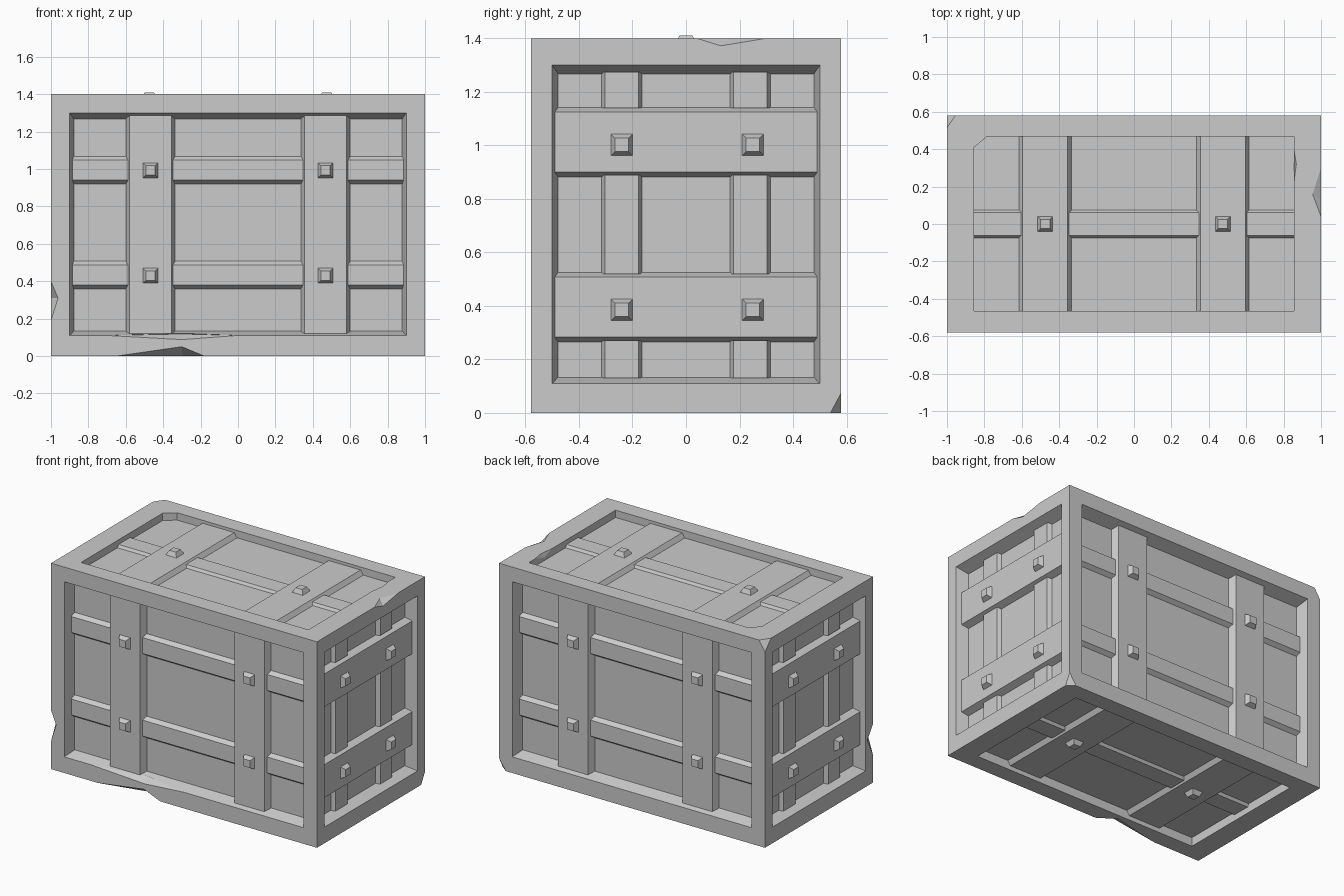
import bpy, bmesh
from mathutils import Vector

if "Cube" in bpy.data.objects:
    bpy.data.objects.remove(bpy.data.objects["Cube"])

X, Y, Z = Vector((1, 0, 0)), Vector((0, 1, 0)), Vector((0, 0, 1))
HX, HY, H = 1.0, 0.58, 1.4

# each face: origin, u axis, v axis, outward normal
FACES = {
    "front": (-Y * HY, X, Z, -Y),
    "back": (Y * HY, -X, Z, Y),
    "right": (X * HX, Y, Z, X),
    "left": (-X * HX, -Y, Z, -X),
    "top": (Z * H, X, Y, Z),
    "bottom": (Vector(), X, -Y, -Z),
}


def hull(name, points):
    bm = bmesh.new()
    for p in points:
        bm.verts.new(p)
    bmesh.ops.convex_hull(bm, input=bm.verts)
    bmesh.ops.dissolve_limit(bm, angle_limit=0.01, verts=bm.verts, edges=bm.edges)
    bmesh.ops.recalc_face_normals(bm, faces=bm.faces)
    mesh = bpy.data.meshes.new(name)
    bm.to_mesh(mesh)
    bm.free()
    obj = bpy.data.objects.new(name, mesh)
    bpy.context.collection.objects.link(obj)
    return obj


def block(name, face, low, high):
    """Tapered block on a face; low and high are (u0, u1, v0, v1, height)."""
    o, u, v, n = FACES[face]
    return hull(name, [o + u * a + v * b + n * r[4]
                       for r in (low, high) for a in r[:2] for b in r[2:4]])


def strip(name, face, u, v, base, height, su=0.0, sv=0.0):
    """Board with top rectangle u, v; sides flare by su, sv towards the base."""
    block(name, face, (u[0] - su, u[1] + su, v[0] - sv, v[1] + sv, base),
          (*u, *v, base + height))


def bolt(face, u, v, base):
    block(face + "_bolt", face, (u - .04, u + .04, v - .04, v + .04, base),
          (u - .025, u + .025, v - .025, v + .025, base + .03))


def carve(body, cutter):
    cutter.hide_render = True
    mod = body.modifiers.new("cut", 'BOOLEAN')
    mod.operation, mod.solver, mod.object = 'DIFFERENCE', 'EXACT', cutter
    bpy.context.view_layer.objects.active = body
    bpy.ops.object.modifier_apply(modifier=mod.name)
    bpy.data.objects.remove(cutter)


# crate frame
body = hull("crate_frame", [(x, y, z) for x in (-HX, HX) for y in (-HY, HY) for z in (0, H)])

# recessed panels
D = 0.08
for face, w in (("front", .9), ("back", .9), ("right", .5), ("left", .5)):
    carve(body, block("recess", face, (-w + .022, w - .022, .133, 1.267, -D),
                      (-w - .006, w + .006, .104, 1.308, .02)))
TD = {"top": 0.05, "bottom": 0.06}
for face, d in TD.items():
    carve(body, block("recess", face, (-.855, .855, -.465, .468, -d),
                      (-.855, .855, -.465, .468, .02)))

# chips knocked out of edges and corners
chips = [
    [(-.65, -HY, 0), (-.18, -HY, 0), (-.3, -HY, .05), (-.3, -.5, 0), (-.4, -.7, -.1)],
    [(-1, -HY, .19), (-1, -HY, .4), (-.962, -HY, .31), (-1, -.52, .31), (-1.1, -.7, .3)],
    [(1, .04, H), (1, .3, H), (.955, .16, H), (1, .13, 1.372), (1.1, .15, 1.5)],
    [(-.955, HY, H), (-1, .515, H), (-1, HY, 1.33), (-1.1, .7, 1.5)],
    [(.95, HY, 0), (1, .54, 0), (1, HY, .075), (1.1, .7, -.1)],
    [(-.7, -HY, .11), (0, -HY, .11), (-.3, -HY, .088), (-.3, -.53, .118), (-.3, -.62, .16)],
    [(.855, .22, H), (.855, .4, H), (.868, .32, H), (.855, .3, 1.37), (.8, .3, 1.45)],
]
for c in chips:
    carve(body, hull("chip", c))

# uncut corner of the top opening
hull("top_corner_fill", [(a, b, z) for z in (H - .05, H)
                         for a, b in ((-.855, .468), (-.785, .468), (-.855, .41))])

# front and back: tall planks over three-part battens
for face in ("front", "back"):
    for s in (-1, 1):
        c = s * .468
        strip(face + "_plank", face, (c - .112, c + .112), (.12, 1.285), -D, .046, su=.02)
        for z in (.43, .993):
            bolt(face, c, z, -D + .046)
    for z in (.432, .993):
        for u in ((-.885, -.58), (-.35, .35), (.58, .885)):
            strip(face + "_batten", face, u, (z - .053, z + .055), -D, .027, sv=.02)

# left and right: wide planks over upright battens
for face in ("right", "left"):
    for z in (.395, 1.012):
        strip(face + "_plank", face, (-.49, .49), (z - .112, z + .112), -D, .046, sv=.018)
        for u in (-.24, .25):
            bolt(face, u, z - .01, -D + .046)
    for u in (-.24, .24):
        for v in ((.13, .27), (.52, .89), (1.14, 1.275)):
            strip(face + "_batten", face, (u - .063, u + .063), v, -D, .027, su=.012)

# top and bottom: cross planks with one lengthwise batten
for face, d in TD.items():
    for s in (-1, 1):
        c = s * .475
        strip(face + "_plank", face, (c - .12, c + .12), (-.465, .468), -d, .03, su=.02)
        bolt(face, s * .475, 0, -d + .03)
    for u in ((-.855, -.6), (-.35, .35), (.6, .855)):
        strip(face + "_batten", face, u, (-.062, .062), -d, .018, sv=.012)
